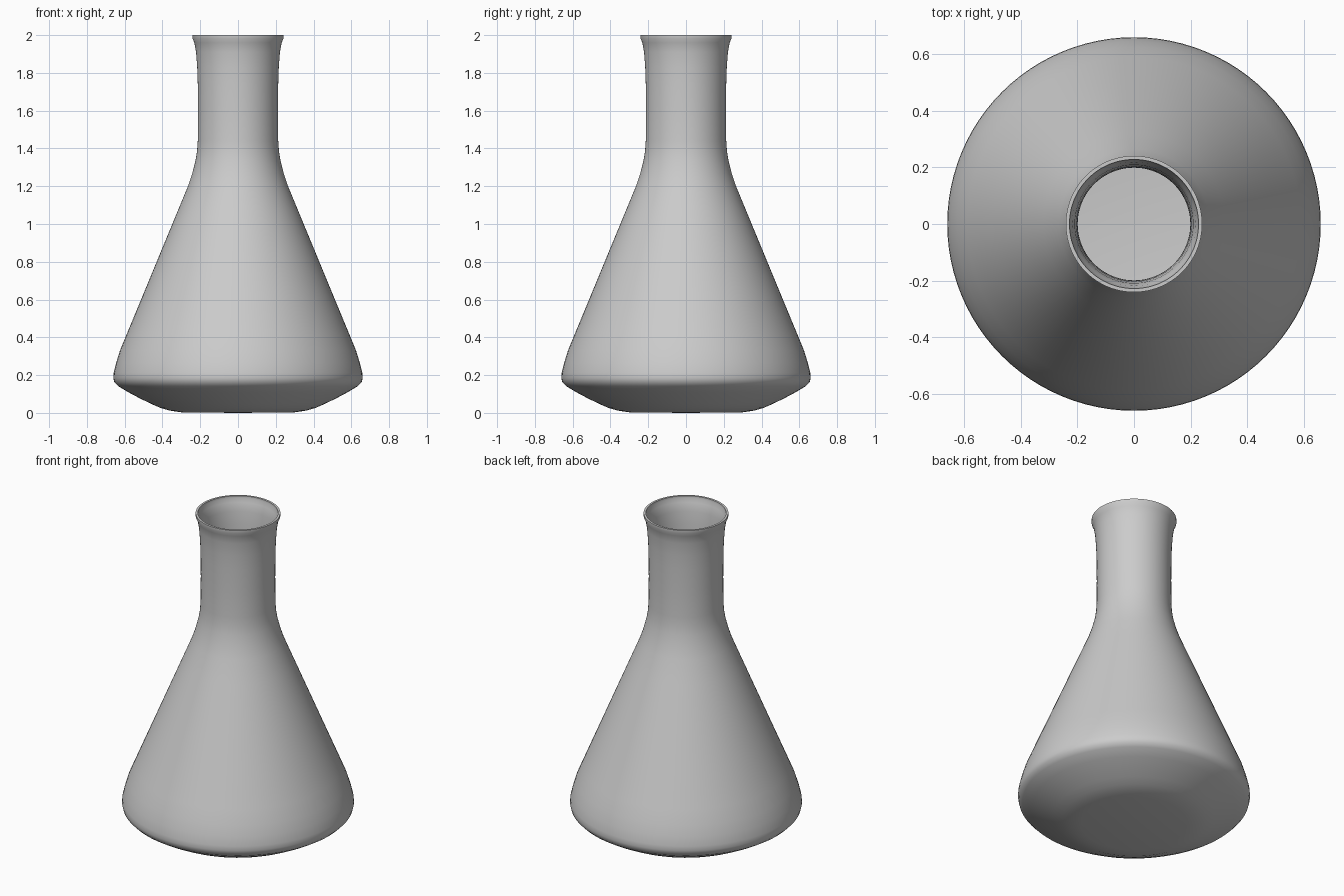
import bpy, bmesh
from math import radians, cos, sin, pi
from mathutils import Vector

if "Cube" in bpy.data.objects:
    bpy.data.objects.remove(bpy.data.objects["Cube"])

SEGMENTS = 96
WALL = 0.013

# Outer profile (radius, height) from base centre to rim
outer = [(0, 0), (0.30, 0.003), (0.36, 0.012), (0.41, 0.026), (0.46, 0.048),
         (0.52, 0.077), (0.58, 0.109), (0.635, 0.142), (0.655, 0.163), (0.66, 0.185),
         (0.658, 0.212), (0.645, 0.265), (0.625, 0.33), (0.59, 0.415), (0.50, 0.632),
         (0.40, 0.874), (0.32, 1.067), (0.265, 1.20), (0.243, 1.265), (0.225, 1.335),
         (0.217, 1.385), (0.213, 1.44), (0.212, 1.60), (0.213, 1.74), (0.216, 1.83),
         (0.222, 1.91), (0.231, 1.96), (0.241, 1.982), (0.241, 2.0)]


def inset(points, distance):
    """Offset a profile towards the inside of the vessel."""
    pts = [Vector(p) for p in points]
    result = []
    for i, p in enumerate(pts):
        t = (pts[min(i + 1, len(pts) - 1)] - pts[max(i - 1, 0)]).normalized()
        q = p + Vector((-t.y, t.x)) * distance
        result.append((q.x, q.y))
    result[0] = (0, distance)
    result[-1] = (points[-1][0] - distance, points[-1][1])
    return result


def lathe(name, profile):
    """Revolve a closed-on-axis profile around z."""
    bm = bmesh.new()
    rings = []
    for r, z in profile:
        if r < 1e-6:
            rings.append([bm.verts.new((0, 0, z))] * SEGMENTS)
        else:
            rings.append([bm.verts.new((r * cos(2 * pi * k / SEGMENTS),
                                        r * sin(2 * pi * k / SEGMENTS), z))
                          for k in range(SEGMENTS)])
    for a, b in zip(rings, rings[1:]):
        for k in range(SEGMENTS):
            n = (k + 1) % SEGMENTS
            bm.faces.new(dict.fromkeys((a[k], a[n], b[n], b[k])))
    bmesh.ops.recalc_face_normals(bm, faces=bm.faces)
    mesh = bpy.data.meshes.new(name)
    bm.to_mesh(mesh)
    bm.free()
    obj = bpy.data.objects.new(name, mesh)
    bpy.context.collection.objects.link(obj)
    bpy.context.view_layer.objects.active = obj
    obj.select_set(True)
    bpy.ops.object.shade_smooth_by_angle(angle=radians(40))
    return obj


# Thin-walled flask: outer skin, rim, then inner skin back to the floor
lathe("conical_flask", outer + inset(outer, WALL)[::-1])
